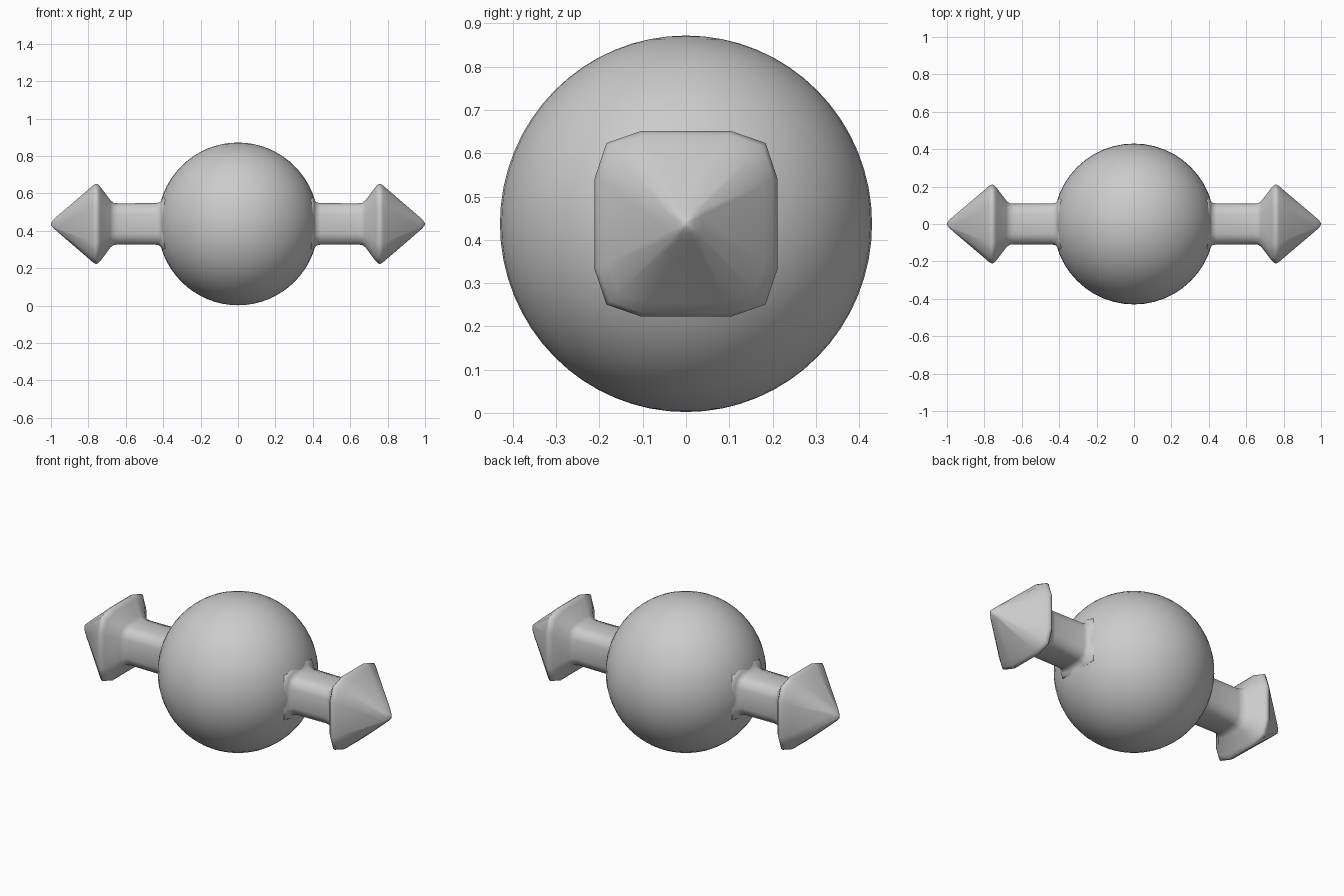
import bpy, bmesh
from mathutils import Matrix

if "Cube" in bpy.data.objects:
    bpy.data.objects.remove(bpy.data.objects["Cube"])

CENTRE_Z = 0.437


def finish(bm, name):
    bmesh.ops.recalc_face_normals(bm, faces=bm.faces[:])
    for f in bm.faces:
        f.smooth = True
    mesh = bpy.data.meshes.new(name)
    bm.to_mesh(mesh)
    bm.free()
    obj = bpy.data.objects.new(name, mesh)
    obj.location.z = CENTRE_Z
    bpy.context.collection.objects.link(obj)
    return obj


# Central ball
bm = bmesh.new()
bmesh.ops.create_uvsphere(bm, u_segments=48, v_segments=32, radius=1,
                          matrix=Matrix.Diagonal((0.43, 0.43, 0.435, 1)))
finish(bm, "ball")

# Rounded-square cross-section, three points per corner
corner = [(1, 0.49), (0.87, 0.87), (0.49, 1)]
section = []
for turn in range(4):
    for y, z in corner:
        for _ in range(turn):
            y, z = -z, y
        section.append((y, z))

# Distance from the middle and half-width: fillet, shaft, flared head, tip
profile = [(0.38, 0.155), (0.402, 0.142), (0.41, 0.127), (0.42, 0.115),
           (0.44, 0.111), (0.64, 0.110), (0.665, 0.113), (0.682, 0.126),
           (0.735, 0.197), (0.748, 0.211), (0.76, 0.2145), (0.775, 0.206),
           (0.80, 0.184), (0.97, 0.038), (0.988, 0.021), (0.997, 0.009)]

# One arrow-headed arm on each side
for side, label in ((1, "right"), (-1, "left")):
    bm = bmesh.new()
    rings = [[bm.verts.new((side * x, r * y * 0.985, r * z)) for y, z in section]
             for x, r in profile]
    n = len(section)
    for a, b in zip(rings, rings[1:]):
        for i in range(n):
            j = (i + 1) % n
            bm.faces.new((a[i], a[j], b[j], b[i]))
    tip = bm.verts.new((side, 0, 0))
    for i in range(n):
        bm.faces.new((rings[-1][i], rings[-1][(i + 1) % n], tip))
    bm.faces.new(rings[0])
    finish(bm, label + "_arrow_arm")
